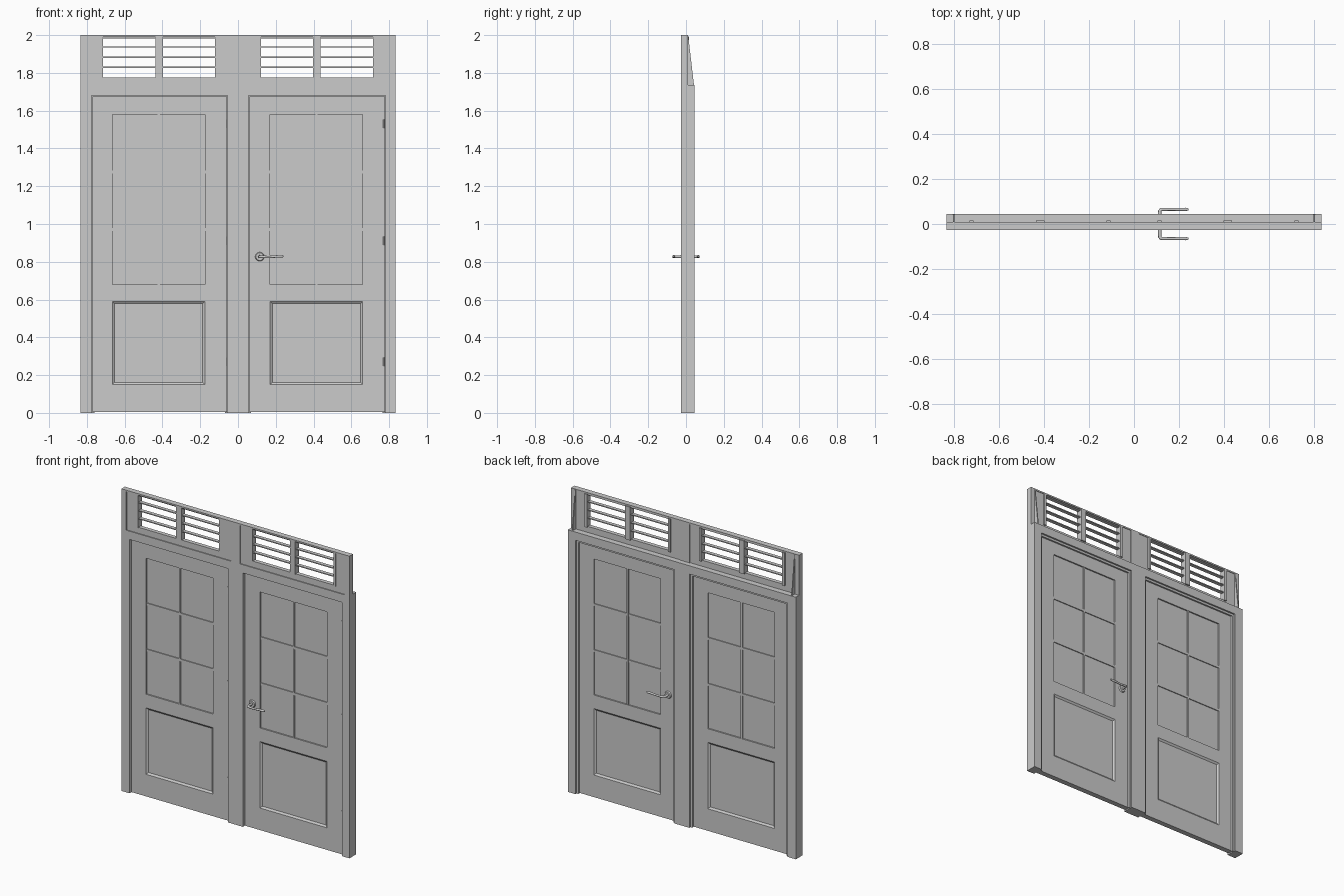
import bpy, bmesh, math
from mathutils import Vector

if "Cube" in bpy.data.objects:
    bpy.data.objects.remove(bpy.data.objects["Cube"])

YF, YB = -0.027, 0.044        # frame front / back
DF, DB = -0.013, 0.022        # door leaf front / back


def mesh_object(name, bm):
    bmesh.ops.recalc_face_normals(bm, faces=bm.faces)
    me = bpy.data.meshes.new(name)
    bm.to_mesh(me)
    bm.free()
    ob = bpy.data.objects.new(name, me)
    bpy.context.collection.objects.link(ob)
    return ob


def add_box(bm, x0, x1, y0, y1, z0, z1):
    vs = bmesh.ops.create_cube(bm, size=1)["verts"]
    for v in vs:
        v.co = Vector((x1 if v.co.x > 0 else x0,
                       y1 if v.co.y > 0 else y0,
                       z1 if v.co.z > 0 else z0))


def boxes(name, dims):
    bm = bmesh.new()
    for d in dims:
        add_box(bm, *d)
    return mesh_object(name, bm)


def prism(bm, x0, x1, profile):
    """Extrude a (y, z) profile along x."""
    f = bm.faces.new([bm.verts.new((x0, y, z)) for y, z in profile])
    r = bmesh.ops.extrude_face_region(bm, geom=[f])
    bmesh.ops.translate(bm, vec=(x1 - x0, 0, 0),
                        verts=[g for g in r["geom"] if isinstance(g, bmesh.types.BMVert)])


def sloped_panel(bm, x0, x1, z0, z1, y_edge, y_in, inset):
    """Sunken field with a sloping border."""
    def rect(i, y):
        return [bm.verts.new(c) for c in ((x0 + i, y, z0 + i), (x1 - i, y, z0 + i),
                                          (x1 - i, y, z1 - i), (x0 + i, y, z1 - i))]
    a, b = rect(0, y_edge), rect(inset, y_in)
    for k in range(4):
        bm.faces.new((a[k], a[(k + 1) % 4], b[(k + 1) % 4], b[k]))
    bm.faces.new(b)


# Door frame: posts, mullion and header
boxes("left_jamb", [(-0.835, -0.775, YF, YB, 0, 1.68)])
boxes("right_jamb", [(0.78, 0.835, YF, YB, 0, 1.68)])
boxes("mullion", [(-0.055, 0.055, YF, YB, 0, 1.68)])
boxes("header", [(-0.835, 0.835, YF, YB, 1.68, 1.735)])

for side, x0, x1 in (("left", -0.775, -0.055), ("right", 0.055, 0.78)):
    # Stop strips behind the leaf
    boxes(side + "_door_stop", [(x0, x0 + 0.014, DB, 0.033, 0, 1.68),
                                (x1 - 0.014, x1, DB, 0.033, 0, 1.68),
                                (x0 + 0.014, x1 - 0.014, DB, 0.033, 1.666, 1.68)])
    # Leaf stiles and rails
    a, b = x0 + 0.005, x1 - 0.003
    cx = -0.42 if side == "left" else 0.415
    g0, g1 = cx - 0.245, cx + 0.245
    boxes(side + "_leaf", [(a, g0, DF, DB, 0.004, 1.676), (g1, b, DF, DB, 0.004, 1.676),
                           (g0, g1, DF, DB, 0.004, 0.15), (g0, g1, DF, DB, 0.59, 0.68),
                           (g0, g1, DF, DB, 1.58, 1.676)])
    # Panes and glazing bars
    boxes(side + "_pane", [(g0, g1, DF + 0.009, DB - 0.009, 0.68, 1.58)])
    boxes(side + "_glazing_bars",
          [(cx - 0.006, cx + 0.006, DF + 0.002, DB - 0.002, 0.68, 1.58)] +
          [(g0, g1, DF + 0.003, DB - 0.003, z - 0.008, z + 0.008) for z in (0.97, 1.275)])
    # Lower panel, sunken on both faces
    bm = bmesh.new()
    sloped_panel(bm, g0, g1, 0.15, 0.59, DF, DF + 0.009, 0.012)
    sloped_panel(bm, g0, g1, 0.15, 0.59, DB, DB - 0.009, 0.012)
    mesh_object(side + "_lower_panel", bm)
    # Hinges
    bm = bmesh.new()
    for z in (0.27, 0.91, 1.53):
        r = bmesh.ops.create_cone(bm, cap_ends=True, segments=12, radius1=0.004,
                                  radius2=0.004, depth=0.045)
        bmesh.ops.translate(bm, vec=(x1 - 0.008, DF - 0.002, z), verts=r["verts"])
    mesh_object(side + "_hinges", bm)

# Transom: end posts, middle post, top bar
TB = 0.01
boxes("transom_posts", [(-0.835, -0.80, YF, TB, 1.735, 1.99),
                        (0.80, 0.835, YF, TB, 1.735, 1.99),
                        (-0.033, 0.033, YF, TB, 1.735, 1.99)])
boxes("transom_top_bar", [(-0.835, 0.835, YF, TB, 1.99, 2.0)])

wedge = [(TB, 1.737), (0.042, 1.737), (TB + 0.002, 1.995), (TB, 1.995)]
bm = bmesh.new()
for x in (-0.807, 0.80):
    prism(bm, x, x + 0.007, wedge)
mesh_object("transom_end_cheeks", bm)

for side, s in (("left", -1), ("right", 1)):
    def span(p, q):
        return (min(s * p, s * q), max(s * p, s * q))
    # Surround of the vent opening
    boxes(side + "_vent_surround", [
        (*span(0.033, 0.105), YF + 0.006, TB - 0.004, 1.735, 1.99),
        (*span(0.73, 0.80), YF + 0.006, TB - 0.004, 1.735, 1.99),
        (*span(0.105, 0.73), YF + 0.006, TB - 0.004, 1.735, 1.775)])
    # Stiles and slats
    boxes(side + "_vent_stiles", [(*span(p, q), YF + 0.003, TB + 0.006, 1.77, 1.99)
                                  for p, q in ((0.105, 0.122), (0.398, 0.436), (0.715, 0.732))])
    boxes(side + "_vent_slats", [(*span(0.12, 0.717), -0.018, 0.006, z - 0.003, z + 0.003)
                                 for z in (1.83, 1.883, 1.937, 1.985)])

# Lever handles on the right leaf, one per face
for name, y, d in (("front", DF, -1), ("back", DB, 1)):
    bm = bmesh.new()
    bmesh.ops.create_cone(bm, cap_ends=True, segments=32, radius1=0.024,
                          radius2=0.020, depth=0.008)
    for v in bm.verts:
        v.co = Vector((0.115 + v.co.x, y + d * (v.co.z + 0.004), 0.827 + v.co.y))
    rose = mesh_object(name + "_handle_rose", bm)

    cu = bpy.data.curves.new(name + "_lever", "CURVE")
    cu.dimensions = "3D"
    cu.bevel_depth = 0.0075
    cu.bevel_resolution = 3
    cu.use_fill_caps = True
    ye = d * 0.065
    pts = [(0.115, y, 0.827, 1.1), (0.115, ye - d * 0.008, 0.827, 1.0),
           (0.118, ye - d * 0.002, 0.827, 1.0), (0.126, ye, 0.827, 0.95),
           (0.16, ye, 0.825, 0.85), (0.20, ye, 0.828, 0.9),
           (0.23, ye, 0.829, 1.0), (0.242, ye, 0.829, 0.6)]
    sp = cu.splines.new("POLY")
    sp.points.add(len(pts) - 1)
    for p, (px, py, pz, r) in zip(sp.points, pts):
        p.co = (px, py, pz, 1)
        p.radius = r
    lever = bpy.data.objects.new(name + "_lever", cu)
    bpy.context.collection.objects.link(lever)

    bpy.ops.object.select_all(action="DESELECT")
    rose.select_set(True)
    bpy.context.view_layer.objects.active = rose
    bpy.ops.object.shade_smooth_by_angle(angle=math.radians(35))
